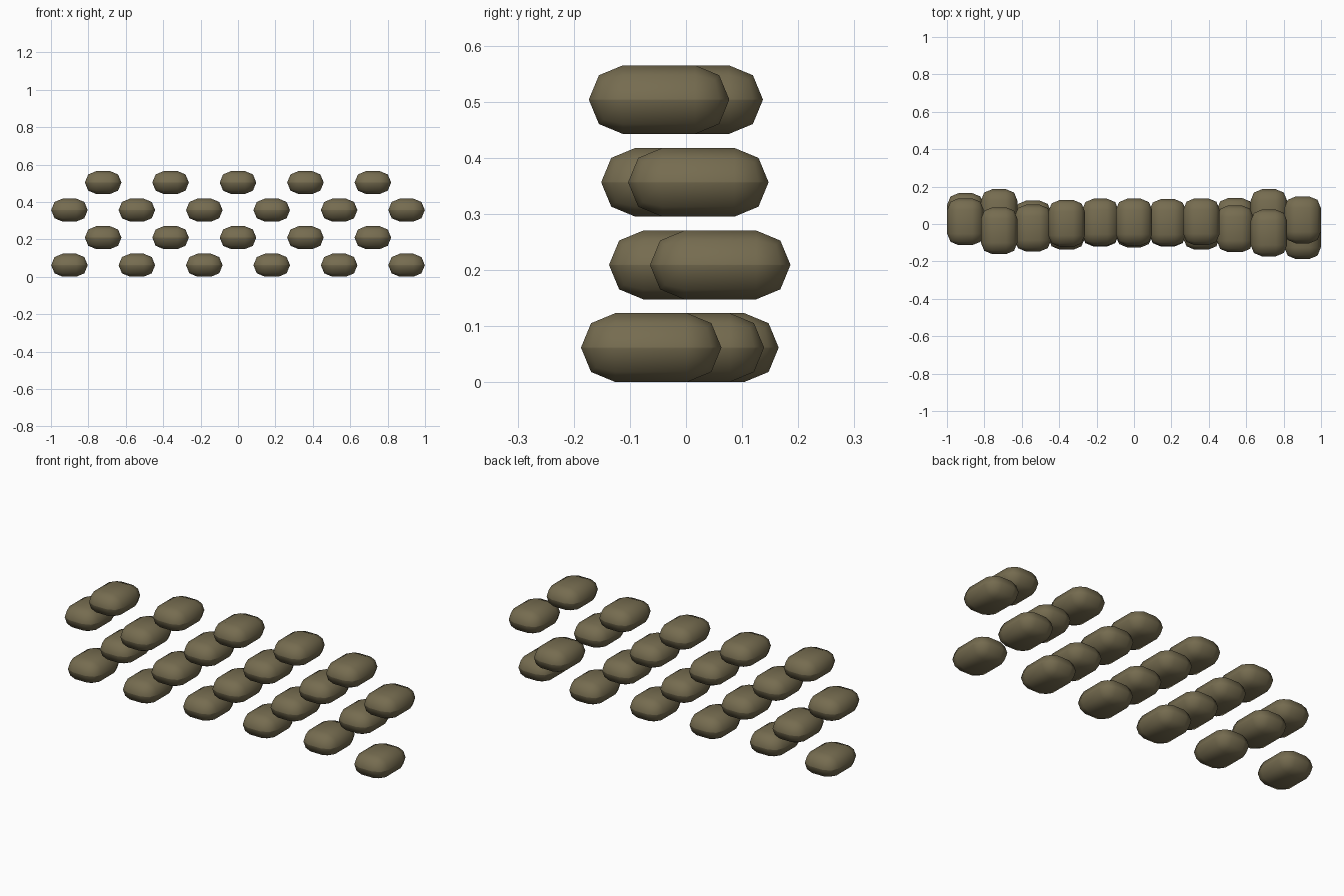
import bpy, bmesh

if "Cube" in bpy.data.objects:
    bpy.data.objects.remove(bpy.data.objects["Cube"])

# One flat colour for all the sandbags
cloth = bpy.data.materials.new("olive brown cloth")
cloth.diffuse_color = (0.18, 0.15, 0.08, 1)
cloth.use_nodes = True
cloth.node_tree.nodes["Principled BSDF"].inputs["Base Color"].default_value = cloth.diffuse_color

# Shared bag mesh: a box rounded almost to half of its height
W, D, H = 0.195, 0.25, 0.1225
mesh = bpy.data.meshes.new("sandbag")
bm = bmesh.new()
bmesh.ops.create_cube(bm, size=1)
bmesh.ops.scale(bm, vec=(W, D, H), verts=bm.verts)
bmesh.ops.bevel(bm, geom=bm.edges[:], offset=H / 2 - 0.0005, segments=2,
                profile=0.5, affect='EDGES')
bmesh.ops.recalc_face_normals(bm, faces=bm.faces)
for f in bm.faces:
    f.smooth = True
bm.to_mesh(mesh)
bm.free()
mesh.materials.append(cloth)

# Depth offset of every bag, row by row from the ground, left to right
rows = [
    [0.04, 0.0, 0.005, 0.005, 0.014, -0.062],
    [0.061, -0.012, 0.0, -0.012, 0.061],
    [0.012, -0.022, 0.01, 0.008, -0.026, 0.022],
    [-0.036, 0.003, 0.01, 0.012, -0.048],
]
STEP, RISE = 0.3605, 0.1473
for r, offsets in enumerate(rows):
    for i, y in enumerate(offsets):
        bag = bpy.data.objects.new(f"sandbag_row{r + 1}_{i + 1}", mesh)
        x = (i - (len(offsets) - 1) / 2) * STEP
        bag.location = (x, y, H / 2 + 0.0005 + r * RISE)
        bpy.context.collection.objects.link(bag)
